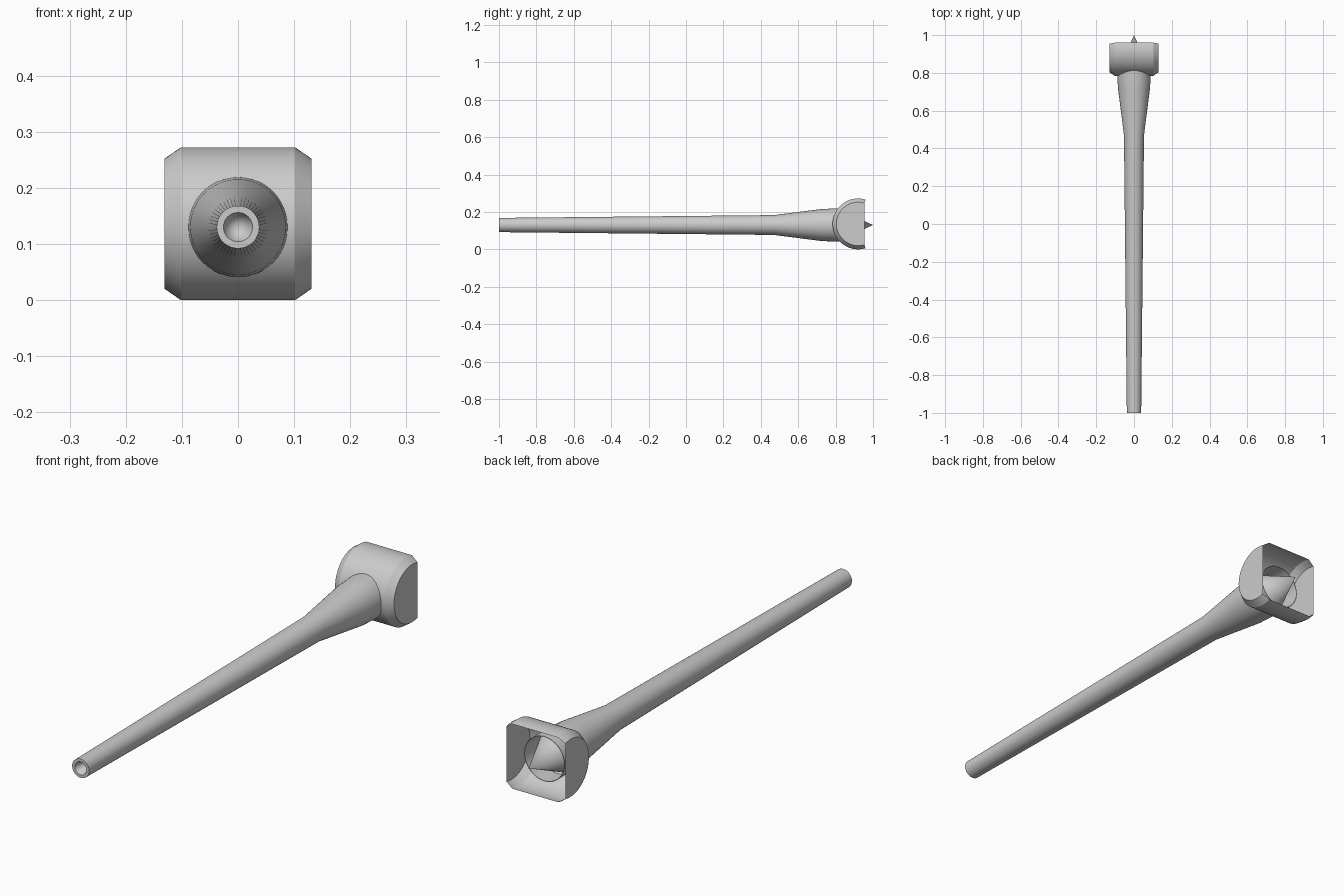
import bpy, bmesh, math

if "Cube" in bpy.data.objects:
    bpy.data.objects.remove(bpy.data.objects["Cube"])

grey = bpy.data.materials.new("plain grey")
grey.diffuse_color = (0.6, 0.6, 0.6, 1)
grey.use_nodes = True
grey.node_tree.nodes["Principled BSDF"].inputs["Base Color"].default_value = grey.diffuse_color
AXIS_Z = 0.13


def finish(name, bm, recalc=True):
    bmesh.ops.remove_doubles(bm, verts=bm.verts, dist=1e-5)
    if recalc:
        bmesh.ops.recalc_face_normals(bm, faces=bm.faces)
    me = bpy.data.meshes.new(name)
    bm.to_mesh(me)
    bm.free()
    me.materials.append(grey)
    ob = bpy.data.objects.new(name, me)
    bpy.context.collection.objects.link(ob)
    bpy.ops.object.select_all(action='DESELECT')
    ob.select_set(True)
    bpy.context.view_layer.objects.active = ob
    bpy.ops.object.shade_smooth_by_angle(angle=math.radians(30))
    return ob


def lathe(name, profile, sides=48):
    """Revolve (y, radius) points around the long axis."""
    bm = bmesh.new()
    vs = [bm.verts.new((r, y, AXIS_Z)) for y, r in profile]
    es = [bm.edges.new(p) for p in zip(vs, vs[1:])]
    bmesh.ops.spin(bm, geom=vs + es, cent=(0, 0, AXIS_Z), axis=(0, 1, 0),
                   angle=math.tau, steps=sides, use_duplicate=False)
    return finish(name, bm)


# handle: recessed butt, tapered shaft, flared neck, open socket with a spike
lathe("handle", [(-0.93, 0), (-1, 0.026), (-1, 0.038), (0.47, 0.053),
                 (0.72, 0.085), (0.80, 0.089), (0.90, 0.09),
                 (0.90, 0.088), (0.805, 0.088), (1.0, 0)])

# head: open half drum lying across the handle, with chamfered ends
CY, CZ, R, STEPS = 0.92, 0.136, 0.136, 40
A0 = math.radians(73)
bm = bmesh.new()
rings = []
for x, r in ((-0.131, R - 0.02), (-0.102, R), (0.102, R), (0.131, R - 0.02)):
    ring = []
    for i in range(STEPS + 1):
        a = A0 + (math.tau - 2 * A0) * i / STEPS
        ring.append(bm.verts.new((x, CY + r * math.cos(a), CZ + r * math.sin(a))))
    rings.append(ring)
for p, q in zip(rings, rings[1:]):
    for i in range(STEPS):
        bm.faces.new((p[i], p[i + 1], q[i + 1], q[i]))
bm.faces.new(rings[0])
bm.faces.new(rings[-1][::-1])
finish("head", bm)
